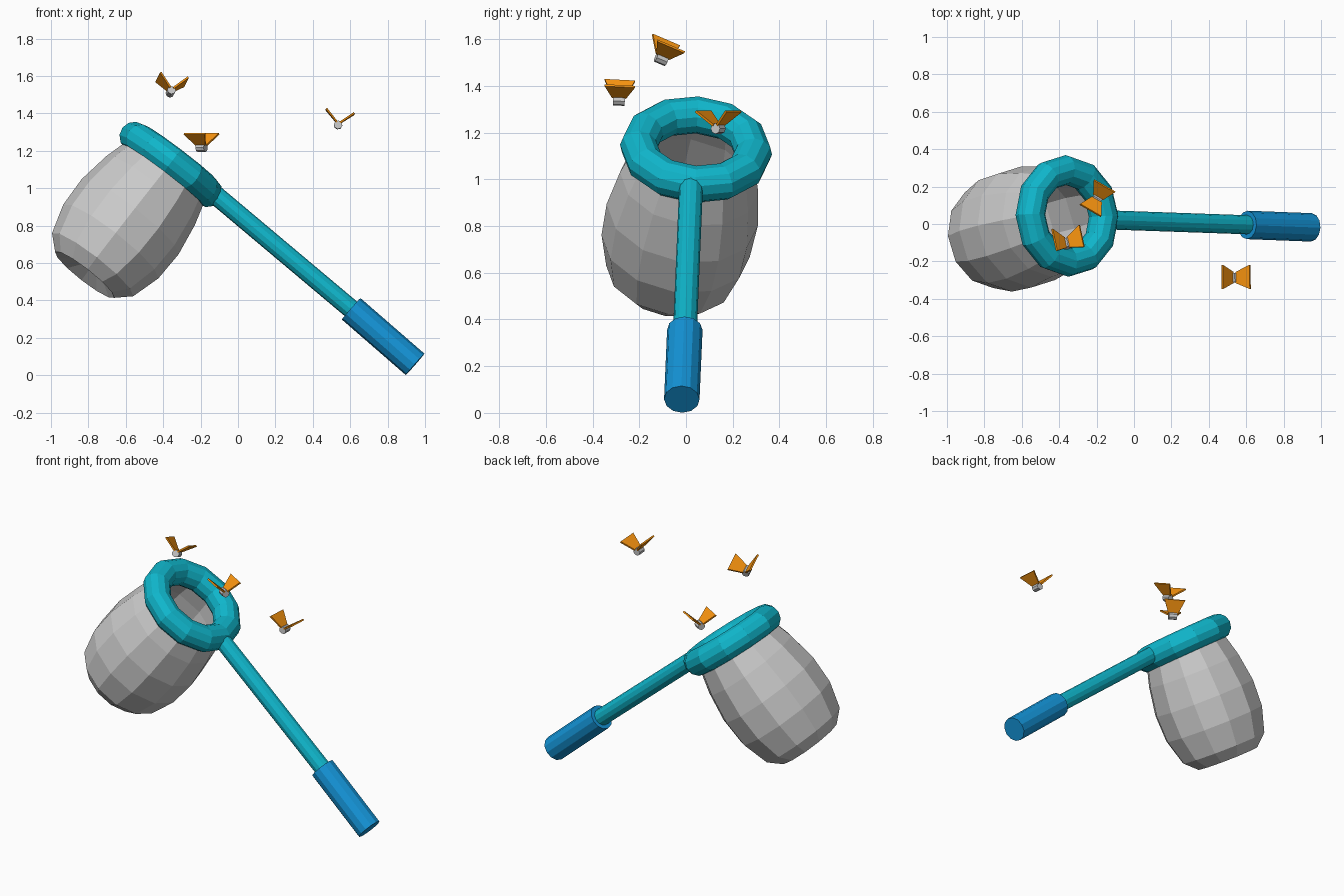
import bpy, bmesh
from math import cos, sin, pi, radians
from mathutils import Vector, Matrix, Euler

if "Cube" in bpy.data.objects:
    bpy.data.objects.remove(bpy.data.objects["Cube"])


def material(name, rgb):
    m = bpy.data.materials.new(name)
    m.diffuse_color = (*rgb, 1)
    m.use_nodes = True
    m.node_tree.nodes["Principled BSDF"].inputs["Base Color"].default_value = m.diffuse_color
    return m


TEAL = material("teal", (0.005, 0.47, 0.60))
BLUE = material("blue", (0.007, 0.30, 0.69))
ORANGE = material("orange", (0.95, 0.30, 0.005))


def add_object(name, bm, mat=None, matrix=None):
    bmesh.ops.recalc_face_normals(bm, faces=bm.faces)
    me = bpy.data.meshes.new(name)
    bm.to_mesh(me)
    bm.free()
    ob = bpy.data.objects.new(name, me)
    bpy.context.collection.objects.link(ob)
    if mat:
        me.materials.append(mat)
    if matrix:
        ob.matrix_world = matrix
    return ob


def rod(name, a, b, r, sides, mat=None):
    a, b = Vector(a), Vector(b)
    bm = bmesh.new()
    bmesh.ops.create_cone(bm, cap_ends=True, segments=sides, radius1=r,
                          radius2=r, depth=(b - a).length)
    rot = (b - a).to_track_quat('Z', 'Y').to_matrix().to_4x4()
    return add_object(name, bm, mat, Matrix.Translation((a + b) / 2) @ rot)


def tilted_frame(origin, normal):
    n = Vector(normal).normalized()
    u = Vector((0.8, -0.02, -0.6))
    u = (u - n * u.dot(n)).normalized()
    rot = Matrix((u, n.cross(u), n)).transposed().to_4x4()
    return Matrix.Translation(origin) @ rot


# handle: grip and pole share one axis
rod("grip", (0.947, -0.018, 0.058), (0.605, -0.005, 0.355), 0.076, 12, BLUE)
rod("pole", (0.63, -0.005, 0.333), (-0.14, 0.022, 0.98), 0.051, 12, TEAL)

# hoop
CENTRE = (-0.358, 0.043, 1.127)
bpy.ops.mesh.primitive_torus_add(major_segments=12, minor_segments=12,
                                 major_radius=0.246, minor_radius=0.08)
hoop = bpy.context.object
hoop.name = "hoop"
hoop.matrix_world = tilted_frame(CENTRE, (0.6, 0.065, 0.79))
hoop.data.materials.append(TEAL)

# net bag: open barrel, closed below by a narrowing ring with a dented middle
bm = bmesh.new()
SIDES = 12
rings = []
for r, z in [(0.25, 0.0), (0.30, -0.18), (0.328, -0.36), (0.322, -0.53),
             (0.275, -0.69), (0.20, -0.76)]:
    rings.append([bm.verts.new((r * cos(2 * pi * i / SIDES),
                                r * sin(2 * pi * i / SIDES), z))
                  for i in range(SIDES)])
for a, b in zip(rings, rings[1:]):
    for i in range(SIDES):
        j = (i + 1) % SIDES
        bm.faces.new((a[i], a[j], b[j], b[i]))
tip = bm.verts.new((0, 0, -0.66))
for i in range(SIDES):
    bm.faces.new((rings[-1][i], rings[-1][(i + 1) % SIDES], tip))
add_object("net_bag", bm, None, tilted_frame(CENTRE, (0.61, 0.165, 0.78)))


def butterfly(index, loc, rot):
    matrix = Matrix.Translation(loc) @ Euler([radians(a) for a in rot]).to_matrix().to_4x4()
    # body
    body = rod(f"butterfly_body_{index}", (0, -0.025, 0), (0, 0.025, 0), 0.023, 8)
    body.matrix_world = matrix @ body.matrix_world
    # wings: flared plates raised in a V
    c, s = cos(radians(42)), sin(radians(42))
    for side, label in ((-1, "left"), (1, "right")):
        bm = bmesh.new()
        low, high = [[bm.verts.new((side * (0.012 + d * c - s * t), y,
                                    0.01 + d * s + c * t))
                      for d, y in ((0, -0.03), (0.09, -0.065),
                                   (0.09, 0.065), (0, 0.03))]
                     for t in (0, 0.01)]
        bm.faces.new(low)
        bm.faces.new(high)
        for i in range(4):
            j = (i + 1) % 4
            bm.faces.new((low[i], low[j], high[j], high[i]))
        add_object(f"butterfly_{label}_wing_{index}", bm, ORANGE, matrix)


butterfly(1, (-0.36, -0.105, 1.515), (-23, 10, 8))
butterfly(2, (-0.195, 0.138, 1.217), (0, 0, 60))
butterfly(3, (0.535, -0.287, 1.338), (-3, 9, 0))
